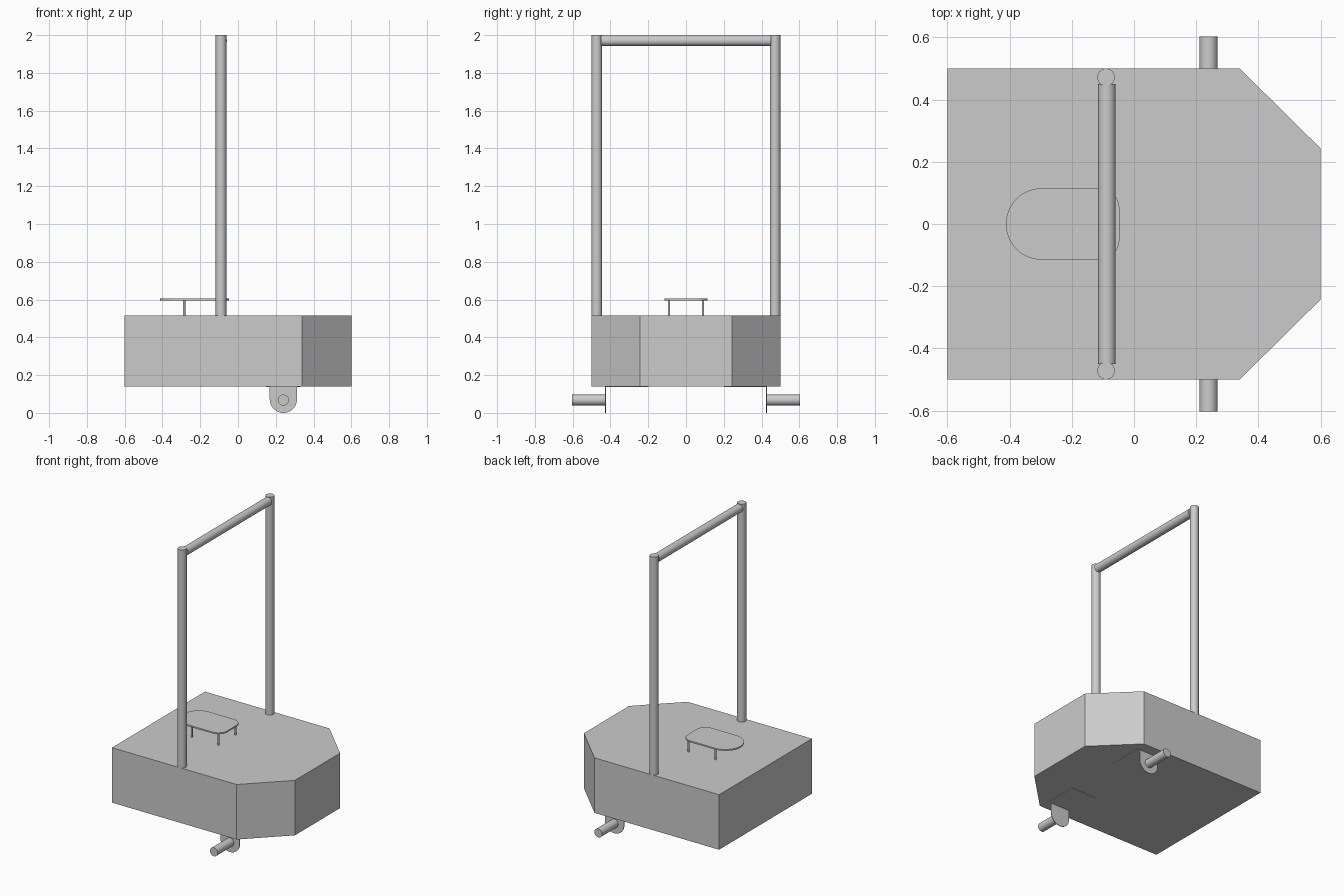
import bpy, bmesh
from math import pi, cos, sin, radians
from mathutils import Vector

cube = bpy.data.objects.get("Cube")
if cube:
    bpy.data.objects.remove(cube, do_unlink=True)

grey = bpy.data.materials.new("light_grey")
grey.use_nodes = True
colour = (0.6, 0.6, 0.6, 1)
grey.diffuse_color = colour
grey.node_tree.nodes["Principled BSDF"].inputs["Base Color"].default_value = colour


def arc(cx, cy, r, start, end, steps=12):
    angles = [radians(start + (end - start) * i / steps) for i in range(steps + 1)]
    return [(cx + r * cos(a), cy + r * sin(a)) for a in angles]


def smooth(ob):
    bpy.ops.object.select_all(action="DESELECT")
    ob.select_set(True)
    bpy.context.view_layer.objects.active = ob
    bpy.ops.object.shade_smooth_by_angle(angle=radians(30))


def prism(name, points, direction, rounded=True):
    """Extrude a closed 3D outline along a direction."""
    bm = bmesh.new()
    face = bm.faces.new([bm.verts.new(p) for p in points])
    top = bmesh.ops.extrude_face_region(bm, geom=[face])
    verts = [g for g in top["geom"] if isinstance(g, bmesh.types.BMVert)]
    bmesh.ops.translate(bm, verts=verts, vec=direction)
    bmesh.ops.recalc_face_normals(bm, faces=bm.faces)
    mesh = bpy.data.meshes.new(name)
    bm.to_mesh(mesh)
    bm.free()
    mesh.materials.append(grey)
    ob = bpy.data.objects.new(name, mesh)
    bpy.context.collection.objects.link(ob)
    if rounded:
        smooth(ob)


def rod(name, start, end, radius, sides=32):
    start, end = Vector(start), Vector(end)
    axis = end - start
    bpy.ops.mesh.primitive_cylinder_add(vertices=sides, radius=radius,
                                        depth=axis.length, location=(start + end) / 2)
    ob = bpy.context.object
    ob.name = name
    ob.rotation_euler = axis.to_track_quat("Z", "Y").to_euler()
    ob.data.materials.append(grey)
    smooth(ob)


# Body with two chamfered corners
base, deck = 0.14, 0.515
outline = [(-0.6, -0.5), (0.34, -0.5), (0.6, -0.243),
           (0.6, 0.243), (0.34, 0.5), (-0.6, 0.5)]
prism("body", [(x, y, base) for x, y in outline], (0, 0, deck - base), False)

# Small raised plate: one half-round end, one end with rounded corners
plate = (arc(-0.297, 0, 0.115, 90, 270, 24)
         + arc(-0.112, -0.05, 0.065, -90, 0) + arc(-0.112, 0.05, 0.065, 0, 90))
prism("raised_plate", [(x, y, 0.595) for x, y in plate], (0, 0, 0.01))

# Upright frame
post_x, post_y, tube = -0.09, 0.472, 0.028
rod("crossbar", (post_x + 0.003, -0.45, 1.97), (post_x + 0.003, 0.45, 1.97), tube)

# Parts repeated on both sides
wheel_x, wheel_z = 0.24, 0.068
for s, side in ((-1, "front"), (1, "back")):
    rod(side + "_post", (post_x, s * post_y, deck), (post_x, s * post_y, 2), tube)

    for x, end in ((-0.285, "left"), (-0.083, "right")):
        rod(f"{side}_{end}_plate_leg", (x, s * 0.09, deck), (x, s * 0.09, 0.597), 0.006, 16)

    # Sheet bracket: flange under the body, round-ended tab and stub axle
    flange = [(0.147, s * 0.2), (0.332, s * 0.2), (0.332, s * 0.428), (0.147, s * 0.428)]
    prism(side + "_bracket_flange", [(x, y, base) for x, y in flange], (0, 0, -0.004), False)
    tab = [(wheel_x + 0.072, base)] + arc(wheel_x, 0.072, 0.072, 0, -180, 24)
    tab.append((wheel_x - 0.072, base))
    prism(side + "_bracket_tab", [(x, s * 0.424, z) for x, z in tab], (0, s * 0.004, 0))
    rod(side + "_axle", (wheel_x, s * 0.425, wheel_z), (wheel_x, s * 0.603, wheel_z), 0.029)
